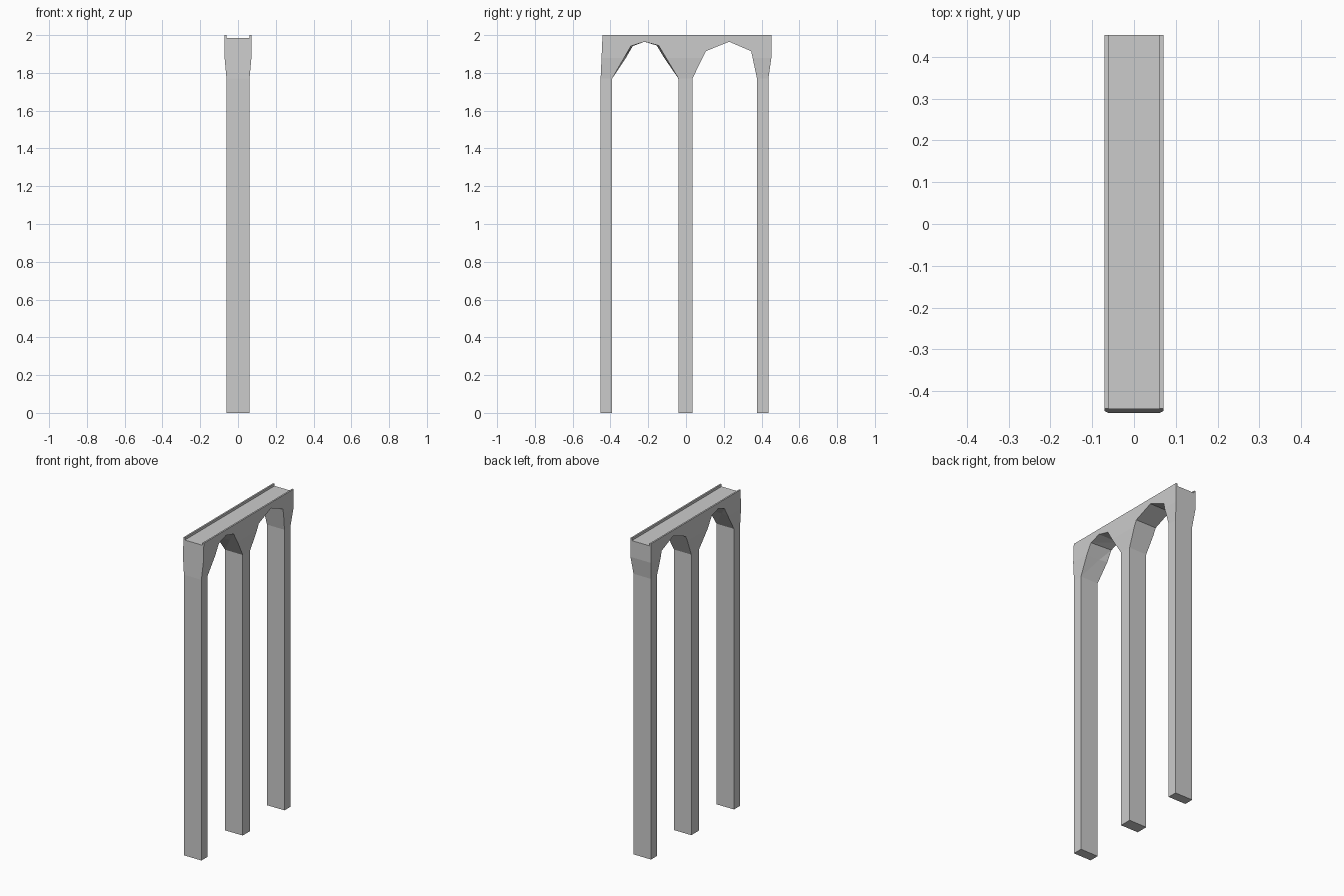
import bpy, bmesh

if "Cube" in bpy.data.objects:
    bpy.data.objects.remove(bpy.data.objects["Cube"])

SPRING, FLARE, FLOOR, TOP = 1.77, 1.88, 1.985, 2.0
IN, OUT = 0.061, 0.071          # half widths of pillars and of deck


def finish(name, bm):
    bmesh.ops.recalc_face_normals(bm, faces=bm.faces)
    me = bpy.data.meshes.new(name)
    bm.to_mesh(me)
    bm.free()
    ob = bpy.data.objects.new(name, me)
    bpy.context.collection.objects.link(ob)
    return ob


def extrude_x(outline, x0, x1):
    """Extrude a (y, z) outline from x0 to x1."""
    bm = bmesh.new()
    face = bm.faces.new([bm.verts.new((x0, y, z)) for y, z in outline])
    out = bmesh.ops.extrude_face_region(bm, geom=[face])
    for v in out["geom"]:
        if isinstance(v, bmesh.types.BMVert):
            v.co.x = x1
    return bm


# Three pillars
legs = {"front_pillar": (-0.452, -0.391), "middle_pillar": (-0.04, 0.034),
        "back_pillar": (0.376, 0.436)}
for name, (a, b) in legs.items():
    finish(name, extrude_x([(a, 0), (b, 0), (b, SPRING), (a, SPRING)], -IN, IN))

# Double arch with deck, flaring outward above the springing line
outline = [
    (-0.452, SPRING), (-0.391, SPRING), (-0.292, 1.942), (-0.22, 1.965),
    (-0.145, 1.945), (-0.04, SPRING),
    (0.034, SPRING), (0.105, 1.915), (0.228, 1.965), (0.345, 1.915), (0.376, SPRING),
    (0.436, SPRING), (0.452, FLARE), (0.452, FLOOR), (-0.4425, FLOOR),
]
bm = extrude_x(outline, -1, 1)
bmesh.ops.triangulate(bm, faces=bm.faces[:])
bmesh.ops.bisect_plane(bm, geom=bm.verts[:] + bm.edges[:] + bm.faces[:],
                       plane_co=(0, 0, FLARE), plane_no=(0, 0, 1), dist=1e-5)
for v in bm.verts:
    t = min(1, (v.co.z - SPRING) / (FLARE - SPRING))
    # the first arch is slightly narrower on its -x side
    if v.co.x < -0.5 and -0.38 < v.co.y < -0.05 and v.co.z < 1.96:
        v.co.y += 0.01 * t * (1 if v.co.y < -0.22 else -1)
    v.co.x *= IN + (OUT - IN) * t
finish("arches", bm)

# Raised rims along the deck
rim = [(-0.4425, FLOOR), (0.452, FLOOR), (0.452, TOP), (-0.442, TOP)]
for name, s in (("left_rim", -1), ("right_rim", 1)):
    finish(name, extrude_x(rim, s * IN, s * OUT))
